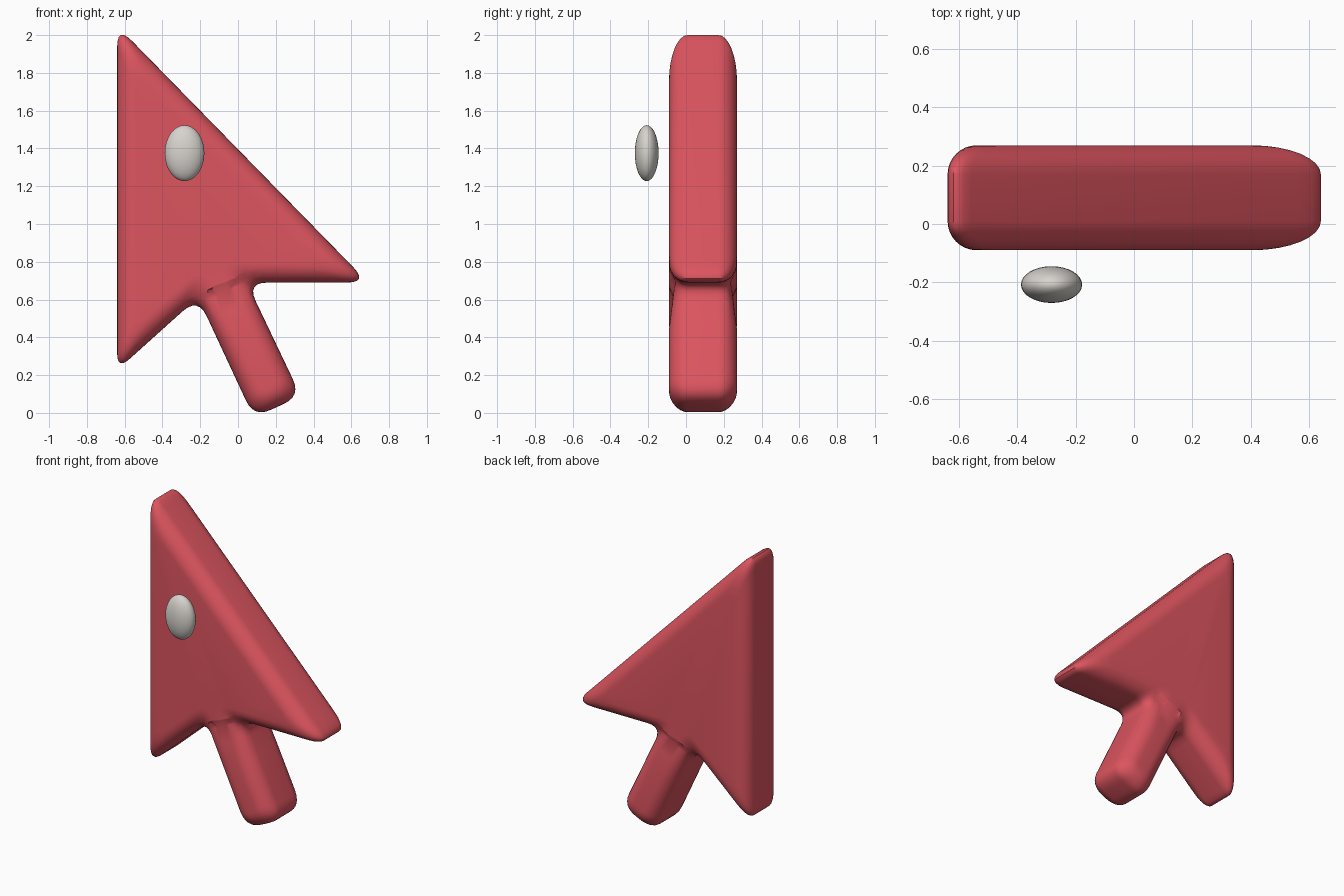
import bpy, bmesh, math
from mathutils import Vector

cube = bpy.data.objects.get("Cube")
if cube:
    bpy.data.objects.remove(cube)


def material(name, rgb):
    m = bpy.data.materials.new(name)
    m.use_nodes = True
    m.diffuse_color = (*rgb, 1)
    bsdf = next(n for n in m.node_tree.nodes if n.type == 'BSDF_PRINCIPLED')
    bsdf.inputs["Base Color"].default_value = (*rgb, 1)
    return m


red = material("coral red", (0.72, 0.09, 0.115))
grey = material("warm light grey", (0.68, 0.65, 0.61))

# Arrow outline in x, z (counterclockwise from the front), with corner rounding
OUTLINE = [(-0.64, 2.05, 0.115), (-0.64, 0.226, 0.09), (-0.212, 0.611, 0.11),
           (0.084, -0.025, 0.1), (0.333, 0.089, 0.1), (0.047, 0.69, 0.11),
           (0.69, 0.69, 0.115)]
Y_MID, HALF, EDGE = 0.09, 0.18, 0.1
STEPS = 7


def inset(points, d):
    """Move every edge of the outline inward by d, keeping mitred corners."""
    out = []
    for i, p in enumerate(points):
        a = (p - points[i - 1]).normalized()
        b = (points[(i + 1) % len(points)] - p).normalized()
        na, nb = Vector((-a.y, a.x)), Vector((-b.y, b.x))
        out.append(p + (na + nb) * d / (1 + na.dot(nb)))
    return out


def rounded(points, sizes):
    """Replace each corner with a short curve."""
    out = []
    for i, p in enumerate(points):
        q, r = points[i - 1] - p, points[(i + 1) % len(points)] - p
        size = min(sizes[i], 0.45 * q.length, 0.45 * r.length)
        start, end = p + q.normalized() * size, p + r.normalized() * size
        for k in range(STEPS):
            t = k / (STEPS - 1)
            out.append(start * (1 - t) ** 2 + p * 2 * t * (1 - t) + end * t * t)
    return out


# Arrow body: stacked insets make the rounded rims
corners = [Vector(c[:2]) for c in OUTLINE]
sizes = [c[2] for c in OUTLINE]
levels = []
for k in range(9):
    a = math.pi / 2 * k / 8
    levels.append((EDGE * (1 - math.cos(a)), HALF - EDGE + EDGE * math.sin(a)))
profile = [(d, -y) for d, y in reversed(levels)] + levels

bm = bmesh.new()
rings = []
for d, y in profile:
    loop = rounded(inset(corners, d), sizes)
    rings.append([bm.verts.new((p.x, Y_MID + y, p.y)) for p in loop])
n = len(rings[0])
for lower, upper in zip(rings, rings[1:]):
    for i in range(n):
        j = (i + 1) % n
        bm.faces.new((lower[i], lower[j], upper[j], upper[i]))
bm.faces.new(rings[0])
bm.faces.new(rings[-1])

# Shallow pinch where the stem meets the head
joint = Vector((-0.07, 0, 0.66))
axis = Vector((0.42, 0, -0.906)).normalized()
side = Vector((axis.z, 0, -axis.x))
for s in (-0.03, 0.02, 0.12, 0.25):
    bmesh.ops.bisect_plane(bm, geom=bm.verts[:] + bm.edges[:] + bm.faces[:],
                           plane_co=joint + axis * s, plane_no=axis)
for v in bm.verts:
    s, l = (v.co - joint).dot(axis), (v.co - joint).dot(side)
    h = v.co.y - Y_MID
    if abs(l) < 0.12 and abs(h) > HALF - 0.04 and -0.02 < s < 0.24:
        dip = 0.03 * (1 - max(s, 0) / 0.25) * (1 - (l / 0.12) ** 2)
        v.co.y -= math.copysign(dip, h)
bmesh.ops.triangulate(bm, faces=[f for f in bm.faces if len(f.verts) > 4])
bmesh.ops.recalc_face_normals(bm, faces=bm.faces[:])
mesh = bpy.data.meshes.new("arrow_body")
bm.to_mesh(mesh)
bm.free()
body = bpy.data.objects.new("arrow_body", mesh)
bpy.context.collection.objects.link(body)
body.data.materials.append(red)

# Floating oval in front of the head
bpy.ops.mesh.primitive_uv_sphere_add(segments=32, ring_count=16, radius=1,
                                     location=(-0.283, -0.208, 1.375))
oval = bpy.context.object
oval.name = "floating_oval"
oval.scale = (0.105, 0.063, 0.148)
oval.data.materials.append(grey)

# Smooth shading
for obj in (body, oval):
    bpy.ops.object.select_all(action='DESELECT')
    obj.select_set(True)
    bpy.context.view_layer.objects.active = obj
    bpy.ops.object.shade_smooth_by_angle(angle=math.radians(40))
